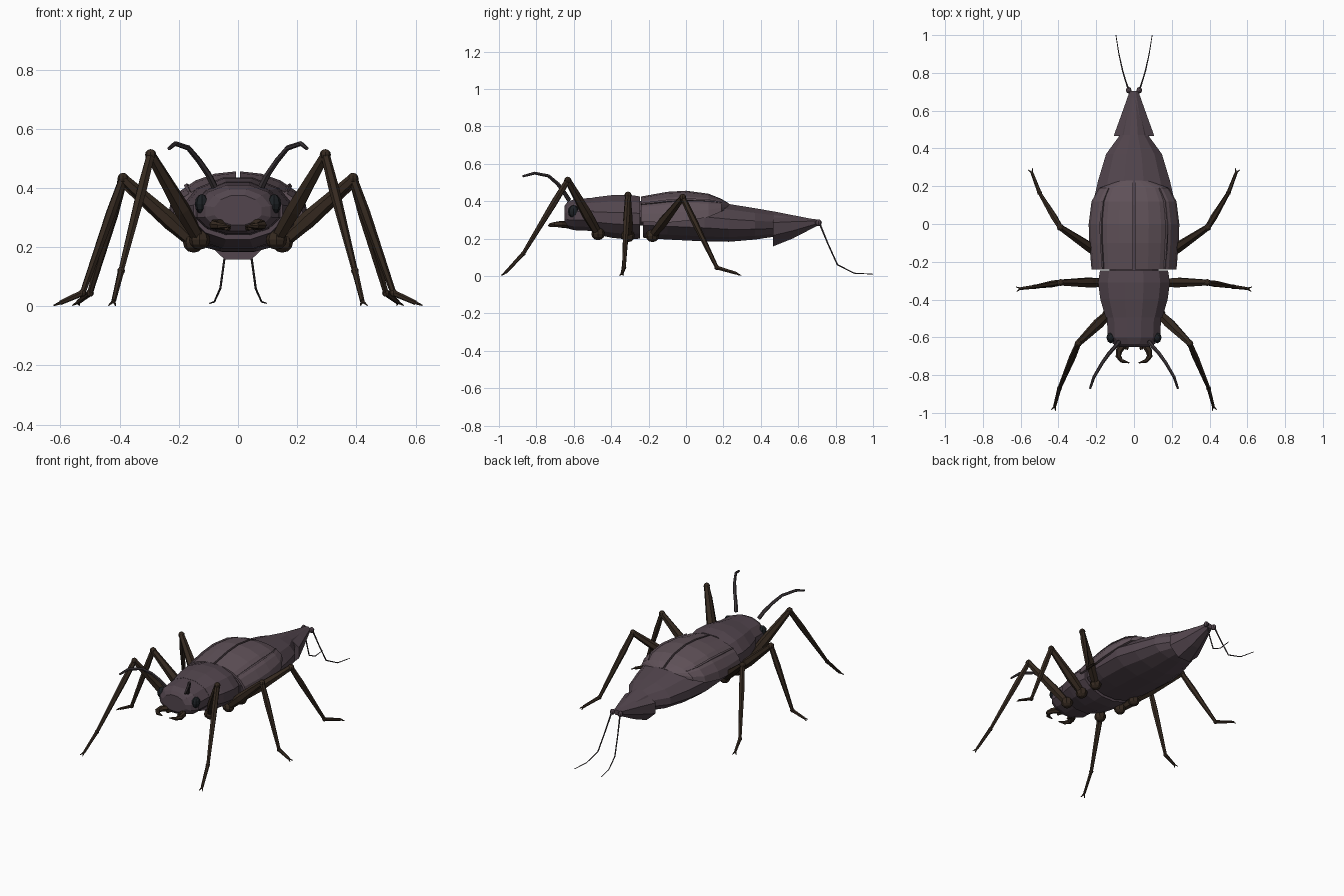
import bpy, bmesh, math
from mathutils import Vector

if "Cube" in bpy.data.objects:
    bpy.data.objects.remove(bpy.data.objects["Cube"])


def material(name, rgb):
    m = bpy.data.materials.new(name)
    m.diffuse_color = (*rgb, 1)
    m.use_nodes = True
    m.node_tree.nodes["Principled BSDF"].inputs["Base Color"].default_value = m.diffuse_color
    return m


SHELL = material("shell", (0.085, 0.06, 0.075))
WING = material("wing_case", (0.115, 0.082, 0.098))
LEG = material("leg_brown", (0.035, 0.022, 0.014))
EYE = material("eye_black", (0.012, 0.015, 0.018))
FEELER = material("feeler", (0.05, 0.04, 0.045))


def skin(name, rings, mat):
    """Closed flat-shaded surface through a list of equal rings."""
    bm = bmesh.new()
    vs = [[bm.verts.new(p) for p in r] for r in rings]
    n = len(rings[0])
    for a, b in zip(vs, vs[1:]):
        for i in range(n):
            bm.faces.new((a[i], a[(i + 1) % n], b[(i + 1) % n], b[i]))
    bm.faces.new(vs[0])
    bm.faces.new(vs[-1])
    bmesh.ops.recalc_face_normals(bm, faces=bm.faces)
    me = bpy.data.meshes.new(name)
    bm.to_mesh(me)
    bm.free()
    ob = bpy.data.objects.new(name, me)
    bpy.context.collection.objects.link(ob)
    me.materials.append(mat)
    return ob


def hull(name, sections, mat, n=12, widest=0.45):
    """Body segment from (y, half width, top, bottom) sections."""
    rings = []
    for y, w, zt, zb in sections:
        zm = zb + (zt - zb) * widest
        ring = []
        for i in range(n):
            a = 2 * math.pi * (i + 0.5) / n
            s = math.sin(a) / math.cos(math.pi / n)
            c = math.cos(a) / math.cos(math.pi / n)
            ring.append((w * c, y, zm + s * ((zt - zm) if s > 0 else (zm - zb))))
        rings.append(ring)
    return skin(name, rings, mat)


def tube(name, pts, radii, mat, n=6):
    pts = [Vector(p) for p in pts]
    rings = []
    for i, p in enumerate(pts):
        d = (pts[min(i + 1, len(pts) - 1)] - pts[max(i - 1, 0)]).normalized()
        u = d.cross(Vector((0.13, 0.3, 0.95))).normalized()
        v = d.cross(u)
        rings.append([p + radii[i] * (math.cos(2 * math.pi * k / n) * u
                      + math.sin(2 * math.pi * k / n) * v) for k in range(n)])
    return skin(name, rings, mat)


def ball(name, loc, size, mat):
    bpy.ops.mesh.primitive_uv_sphere_add(segments=8, ring_count=6, radius=1, location=loc)
    ob = bpy.context.object
    ob.name, ob.scale = name, size
    ob.data.materials.append(mat)
    return ob


# Body segments
hull("head", [(-0.65, 0.08, 0.375, 0.275), (-0.635, 0.11, 0.395, 0.255),
              (-0.60, 0.138, 0.41, 0.245), (-0.48, 0.145, 0.42, 0.24)], SHELL)
hull("pronotum", [(-0.495, 0.15, 0.42, 0.225), (-0.40, 0.178, 0.432, 0.205),
                  (-0.31, 0.19, 0.435, 0.195), (-0.245, 0.18, 0.425, 0.20)], SHELL)
hull("waist", [(-0.26, 0.13, 0.40, 0.27), (-0.21, 0.13, 0.40, 0.27)], SHELL)
hull("abdomen", [(-0.23, 0.175, 0.405, 0.205), (-0.10, 0.215, 0.41, 0.195),
                 (0.10, 0.22, 0.405, 0.185), (0.23, 0.19, 0.385, 0.183),
                 (0.37, 0.148, 0.362, 0.195), (0.47, 0.075, 0.345, 0.21),
                 (0.70, 0.02, 0.30, 0.275)], SHELL)
hull("tail_plate", [(0.465, 0.108, 0.325, 0.158), (0.57, 0.07, 0.318, 0.20),
                    (0.705, 0.022, 0.302, 0.27)], SHELL, n=8, widest=0.6)

# Wing case sections: y, half width, top, lower edge
CASE = [(-0.24, 0.225, 0.425, 0.29), (-0.10, 0.237, 0.45, 0.285), (0.0, 0.24, 0.456, 0.295),
        (0.12, 0.225, 0.44, 0.315), (0.19, 0.185, 0.412, 0.345), (0.23, 0.08, 0.388, 0.365)]


def case_point(sec, t, s, off=0.0):
    y, w, zt, zb = sec
    g = 0.006
    return (s * (g + (w - g + off) * math.sin(t)), y, zb + (zt - zb + off) * math.cos(t))


# Legs: hip, knee, ankle, foot
LEGS = {
    "front": [(0.13, -0.47, 0.225), (0.295, -0.632, 0.512), (0.395, -0.87, 0.12), (0.42, -0.965, 0.018)],
    "middle": [(0.15, -0.31, 0.215), (0.388, -0.31, 0.432), (0.525, -0.332, 0.045), (0.60, -0.342, 0.012)],
    "hind": [(0.15, -0.18, 0.215), (0.39, -0.018, 0.42), (0.50, 0.165, 0.045), (0.54, 0.27, 0.014)],
}

for s, side in ((1, "left"), (-1, "right")):
    def P(x, y, z):
        return (s * x, y, z)

    # Wing case with a raised rib
    angles = [math.pi / 2 * i / 5 for i in range(6)]
    skin(side + "_wing_case",
         [[case_point(c, t, s) for t in angles]
          + [case_point(c, t, s, -0.016) for t in reversed(angles[1:])]
          + [case_point(c, 0, s, -0.016)] for c in CASE], WING)
    tube(side + "_wing_rib", [case_point(c, 0.8, s, 0.001) for c in CASE[:5]],
         [0.006, 0.008, 0.008, 0.007, 0.004], WING, 4)

    # Legs with joints and claws
    for name, pts in LEGS.items():
        hip, knee, ankle, foot = [Vector(P(*p)) for p in pts]
        tag = side + "_" + name
        ball(tag + "_coxa", hip, (0.036, 0.036, 0.034), LEG)
        tube(tag + "_femur", [hip, hip.lerp(knee, 0.35), knee], [0.022, 0.029, 0.017], LEG)
        ball(tag + "_knee", knee, (0.019, 0.019, 0.019), LEG)
        tube(tag + "_tibia", [knee, knee.lerp(ankle, 0.3), ankle], [0.015, 0.018, 0.010], LEG)
        ball(tag + "_ankle", ankle, (0.013, 0.013, 0.013), LEG)
        tube(tag + "_tarsus", [ankle, foot], [0.011, 0.008], LEG)
        d = (foot - ankle)
        d.z = 0
        d.normalize()
        across = Vector((-d.y, d.x, 0))
        for k in (1, -1):
            tip = foot + d * 0.022 + across * k * 0.012
            tip.z = 0.003
            tube(tag + "_claw", [foot, tip], [0.006, 0.002], LEG, 5)

    # Head details
    ball(side + "_eye", P(0.122, -0.602, 0.345), (0.024, 0.03, 0.034), EYE)
    tube(side + "_mandible", [P(0.05, -0.63, 0.275), P(0.078, -0.67, 0.277), P(0.083, -0.70, 0.275),
                              P(0.065, -0.725, 0.272), P(0.025, -0.735, 0.27)],
         [0.019, 0.018, 0.015, 0.011, 0.003], LEG)
    tube(side + "_palp", [P(0.03, -0.62, 0.265), P(0.04, -0.665, 0.265)], [0.012, 0.008], LEG)
    tube(side + "_antenna", [P(0.08, -0.625, 0.405), P(0.10, -0.65, 0.445), P(0.132, -0.685, 0.492),
                             P(0.168, -0.735, 0.535), P(0.212, -0.81, 0.55), P(0.233, -0.872, 0.533)],
         [0.012, 0.011, 0.010, 0.009, 0.008, 0.006], FEELER)

    # Tail filaments
    ball(side + "_cercus_base", P(0.028, 0.708, 0.285), (0.015, 0.018, 0.018), SHELL)
    tube(side + "_cercus", [P(0.03, 0.715, 0.28), P(0.045, 0.76, 0.17), P(0.06, 0.81, 0.06),
                            P(0.08, 0.90, 0.015), P(0.096, 1.0, 0.01)],
         [0.005, 0.004, 0.004, 0.003, 0.002], FEELER, 5)
